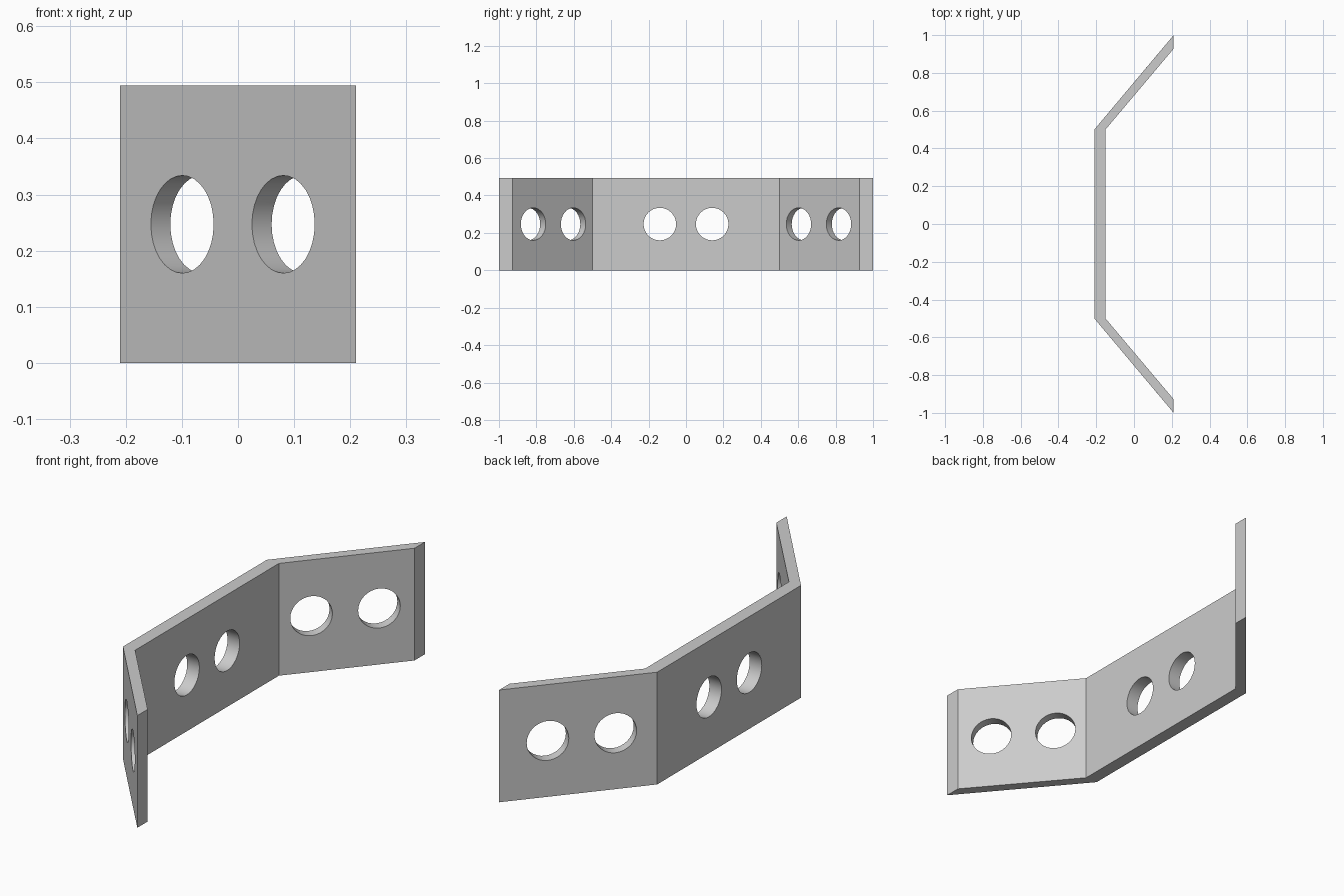
import bpy
import bmesh
import math
from mathutils import Vector

cube = bpy.data.objects.get("Cube")
if cube:
    bpy.data.objects.remove(cube, do_unlink=True)

HEIGHT = 0.494
HOLE_RADIUS = 0.087
HALF_X, BEND_Y, END_Y = 0.21, 0.5, 1.0
INNER_X, INNER_END_Y = -0.151, 0.928

grey = bpy.data.materials.new("plain grey")
grey.use_nodes = True
grey.diffuse_color = (0.6, 0.6, 0.6, 1)
grey.node_tree.nodes["Principled BSDF"].inputs["Base Color"].default_value = grey.diffuse_color

# Bent strip: half of the outline, mirrored across y and extruded upward
outer = [(HALF_X, END_Y), (-HALF_X, BEND_Y)]
inner = [(INNER_X, BEND_Y), (HALF_X, INNER_END_Y)]
outline = (outer + [(x, -y) for x, y in reversed(outer)]
           + [(x, -y) for x, y in reversed(inner)] + inner)

bm = bmesh.new()
base = bm.faces.new([bm.verts.new((x, y, 0)) for x, y in outline])
top = bmesh.ops.extrude_face_region(bm, geom=[base])["geom"]
bmesh.ops.translate(bm, vec=(0, 0, HEIGHT),
                    verts=[v for v in top if isinstance(v, bmesh.types.BMVert)])
bmesh.ops.recalc_face_normals(bm, faces=bm.faces)
mesh = bpy.data.meshes.new("bent_bracket")
bm.to_mesh(mesh)
bm.free()
mesh.materials.append(grey)
bracket = bpy.data.objects.new("bent_bracket", mesh)
bpy.context.collection.objects.link(bracket)


def drill(x, y, direction):
    """Cut a round hole through the strip along a horizontal direction."""
    bpy.ops.mesh.primitive_cylinder_add(vertices=32, radius=HOLE_RADIUS, depth=0.2,
                                        location=(x, y, HEIGHT / 2))
    cutter = bpy.context.object
    cutter.name = "hole_cutter"
    cutter.hide_render = True
    cutter.rotation_euler = Vector(direction).to_track_quat('Z', 'Y').to_euler()
    cutter.data.materials.append(grey)
    bpy.context.view_layer.objects.active = bracket
    cut = bracket.modifiers.new("hole", 'BOOLEAN')
    cut.operation = 'DIFFERENCE'
    cut.solver = 'EXACT'
    cut.object = cutter
    bpy.ops.object.modifier_apply(modifier=cut.name)
    bpy.data.objects.remove(cutter, do_unlink=True)


# Two holes in the middle plate and two in each angled wing
wing = Vector((2 * HALF_X, END_Y - BEND_Y, 0)).normalized()
for side in (-1, 1):
    drill(-HALF_X, side * 0.14, (1, 0, 0))
    for distance in (0.172, 0.452):
        drill(-HALF_X + wing.x * distance, side * (BEND_Y + wing.y * distance),
              (wing.y, -side * wing.x, 0))

# Smooth hole walls, sharp plate edges
bpy.ops.object.select_all(action='DESELECT')
bracket.select_set(True)
bpy.context.view_layer.objects.active = bracket
bpy.ops.object.shade_smooth_by_angle(angle=math.radians(30))
